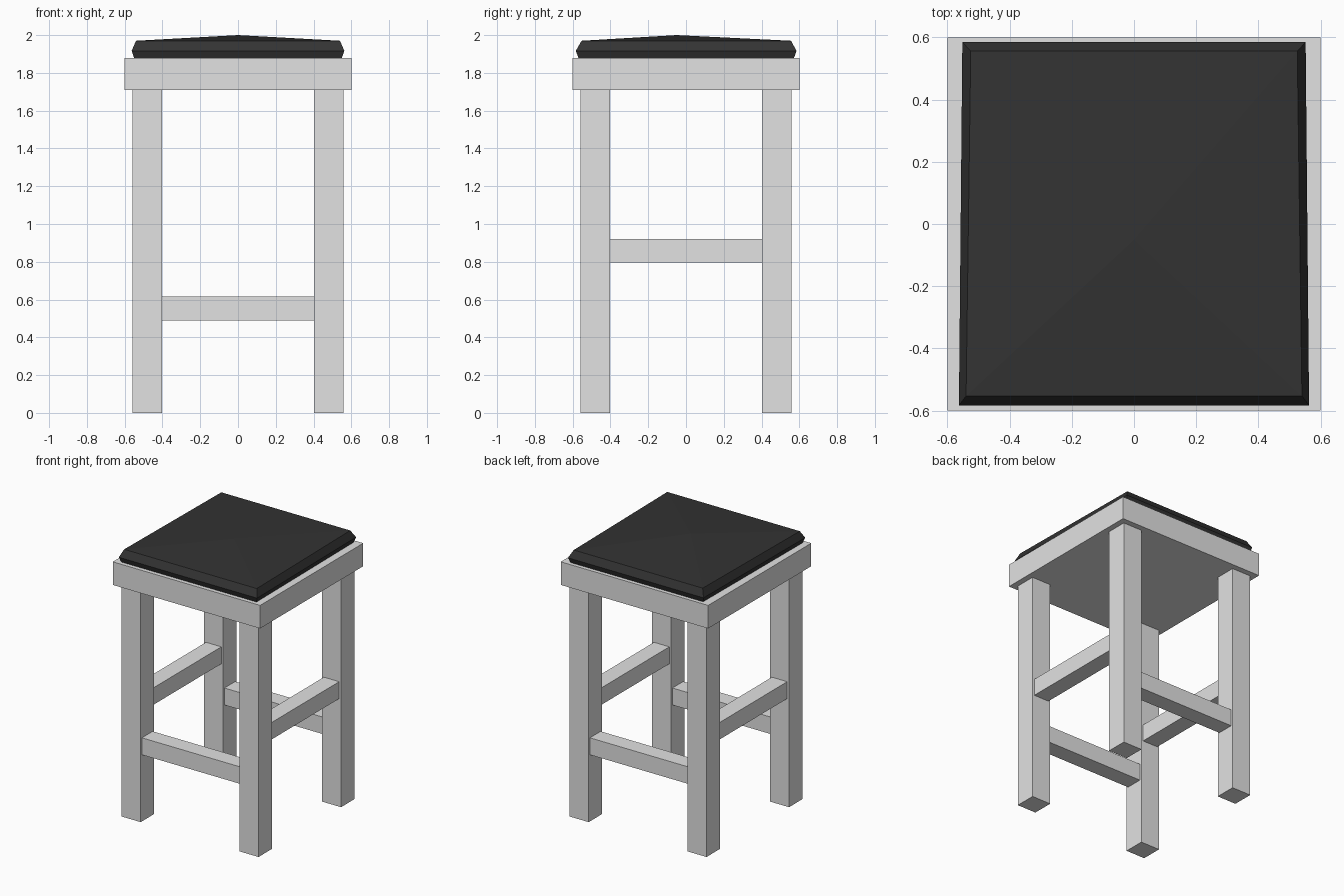
import bpy, bmesh

if "Cube" in bpy.data.objects:
    bpy.data.objects.remove(bpy.data.objects["Cube"])


def material(name, value):
    m = bpy.data.materials.new(name)
    m.diffuse_color = (value, value, value, 1)
    m.use_nodes = True
    m.node_tree.nodes["Principled BSDF"].inputs["Base Color"].default_value = m.diffuse_color
    return m


GREY = material("light grey wood", 0.76)
BLACK = material("black leather", 0.033)


def add_object(name, bm, mat):
    bmesh.ops.recalc_face_normals(bm, faces=bm.faces[:])
    mesh = bpy.data.meshes.new(name)
    bm.to_mesh(mesh)
    bm.free()
    mesh.materials.append(mat)
    obj = bpy.data.objects.new(name, mesh)
    bpy.context.collection.objects.link(obj)


def box(name, x, y, z, mat=GREY):
    """Box from (min, max) ranges."""
    bm = bmesh.new()
    bmesh.ops.create_cube(bm, size=1)
    for v in bm.verts:
        v.co = [r[0] + (c + 0.5) * (r[1] - r[0]) for c, r in zip(v.co, (x, y, z))]
    add_object(name, bm, mat)


def span(centre, width):
    return (centre - width / 2, centre + width / 2)


LEG, LEG_W, RAIL_W = 0.48, 0.155, 0.125
INNER = (-LEG + LEG_W / 2, LEG - LEG_W / 2)

# legs
for sx, side in ((-1, "left"), (1, "right")):
    for sy, end in ((-1, "front"), (1, "back")):
        box(f"{end}_{side}_leg", span(sx * LEG, LEG_W), span(sy * LEG, LEG_W), (0, 1.71))

# low front and back rails, higher side rails
for s, end, side in ((-1, "front", "left"), (1, "back", "right")):
    box(f"{end}_rail", INNER, span(s * LEG, RAIL_W), (0.49, 0.615))
    box(f"{side}_rail", span(s * LEG, RAIL_W), INNER, (0.795, 0.92))

# seat slab
box("seat_frame", (-0.6, 0.6), (-0.6, 0.6), (1.71, 1.88))

# cushion: slightly tapered rings with a low peak
# each ring: z, front half width, back half width, front y, back y
RINGS = [
    (1.88, 0.55, 0.54, -0.57, 0.572),
    (1.917, 0.563, 0.552, -0.583, 0.585),
    (1.97, 0.54, 0.525, -0.553, 0.556),
]
bm = bmesh.new()
loops = [[bm.verts.new(p) for p in ((-f, y0, z), (f, y0, z), (b, y1, z), (-b, y1, z))]
         for z, f, b, y0, y1 in RINGS]
peak = bm.verts.new((0, -0.05, 2.0))
bm.faces.new(loops[0][::-1])
for i in range(4):
    j = (i + 1) % 4
    for lo, hi in zip(loops, loops[1:]):
        bm.faces.new((lo[i], lo[j], hi[j], hi[i]))
    bm.faces.new((loops[-1][i], loops[-1][j], peak))
add_object("cushion", bm, BLACK)
